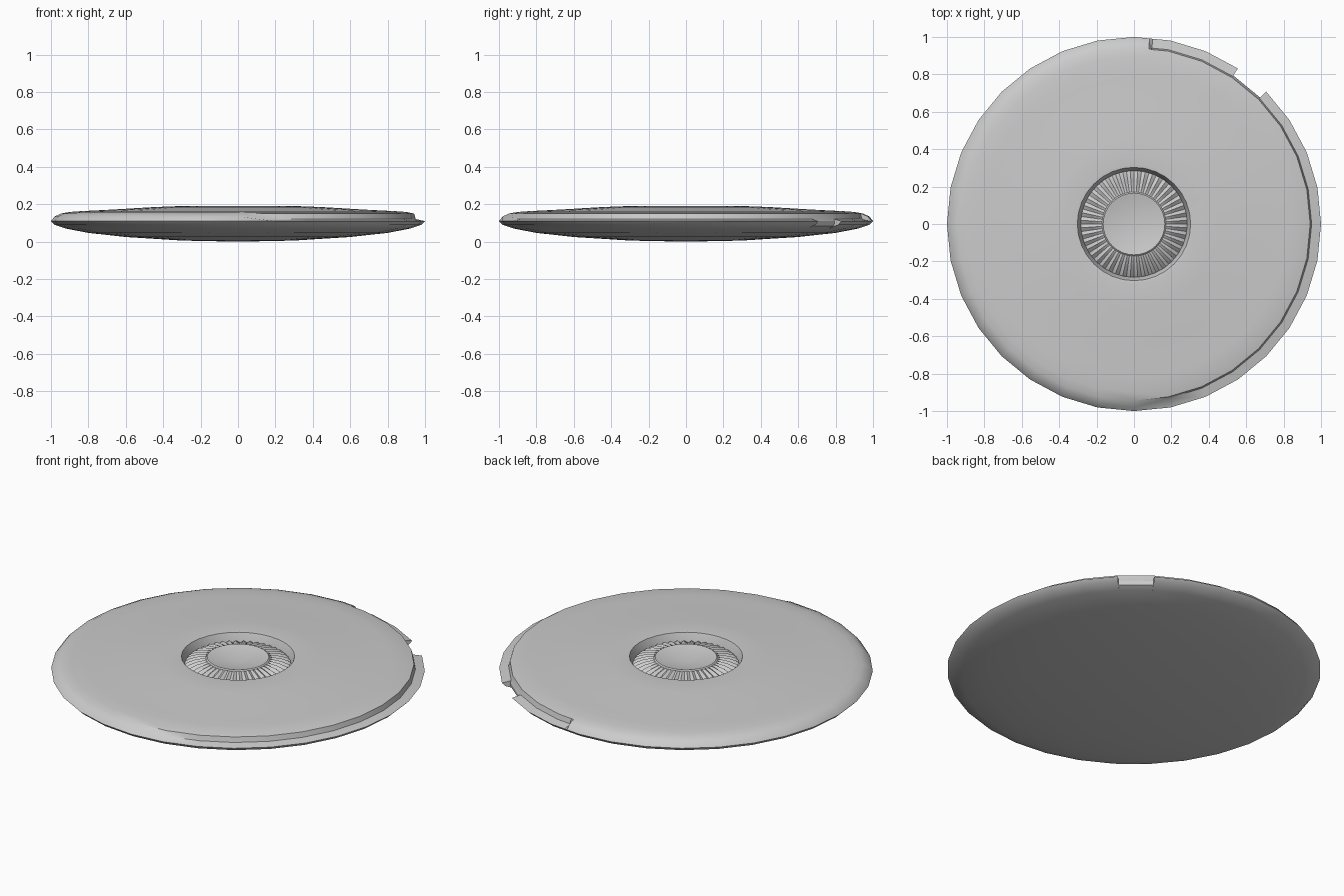
import bpy, bmesh, math

if "Cube" in bpy.data.objects:
    bpy.data.objects.remove(bpy.data.objects["Cube"])


def loft(name, columns, angle=30):
    """Closed skin through radial columns: list of (degrees, [(r, z), ...])."""
    bm = bmesh.new()
    cols = []
    for deg, prof in columns:
        a = math.radians(deg)
        cols.append([bm.verts.new((r * math.cos(a), r * math.sin(a), z)) for r, z in prof])
    for i, c in enumerate(cols):
        d = cols[(i + 1) % len(cols)]
        for j in range(len(c) - 1):
            bm.faces.new((c[j], c[j + 1], d[j + 1], d[j]))
    bmesh.ops.remove_doubles(bm, verts=bm.verts, dist=1e-5)
    bmesh.ops.recalc_face_normals(bm, faces=bm.faces)
    me = bpy.data.meshes.new(name)
    bm.to_mesh(me)
    bm.free()
    ob = bpy.data.objects.new(name, me)
    bpy.context.collection.objects.link(ob)
    bpy.ops.object.select_all(action='DESELECT')
    ob.select_set(True)
    bpy.context.view_layer.objects.active = ob
    bpy.ops.object.shade_smooth_by_angle(angle=math.radians(angle))
    return ob


# disc profile: central well, domed top, rim, domed underside
TOP = [(0, .135), (.285, .135), (.29, .155), (.303, .188), (.32, .19), (.45, .185),
       (.65, .173), (.78, .166), (.83, .164), (.90, .159)]
BOTTOM = [(.92, .07), (.80, .047), (.60, .025), (.30, .006), (0, 0)]
RIM = {
    "full": [(.945, .151), (.98, .135), (1, .11), (.98, .09)],
    "cut": [(.942, .150), (.95, .121), (1, .11), (.98, .09)],
    "notch": [(.942, .150), (.95, .121), (.955, .11), (.952, .085)],
}


def section(mode, k=1.0):
    return [(r * k, z) for r, z in TOP + RIM[mode] + BOTTOM]


# 32-sided disc, rim step on the right half, one notch in the step
columns = []
for i in range(32):
    deg = i * 11.25
    stepped = i <= 7 or i >= 25
    modes = ["cut" if stepped else "full"]
    if i == 4:
        modes = ["cut", "notch"]
    if i == 5:
        modes = ["notch", "cut"]
    columns += [(deg, section(m)) for m in modes]
    if i == 7:
        columns += [(84.2, section("cut", .9952)), (85.2, section("full", .9952))]
loft("disc_body", columns)

# ribbed ring sloping down from the hub into the well
ribs = 44
ring = []
for i in range(ribs * 2):
    h = .014 if i % 2 else 0
    ring.append((i * 180 / ribs, [(.165, .13), (.165, .178), (.185, .172 + h * .5), (.23, .157 + h),
                                  (.268, .143 + h), (.284, .136 + h * .5), (.284, .13), (.165, .13)]))
loft("ribbed_ring", ring, 25)

# hub with a shallow conical dish
hub = [(0, .15), (.155, .182), (.165, .184), (.172, .178), (.172, .13), (0, .13)]
loft("hub_dish", [(i * 11.25, hub) for i in range(32)])
